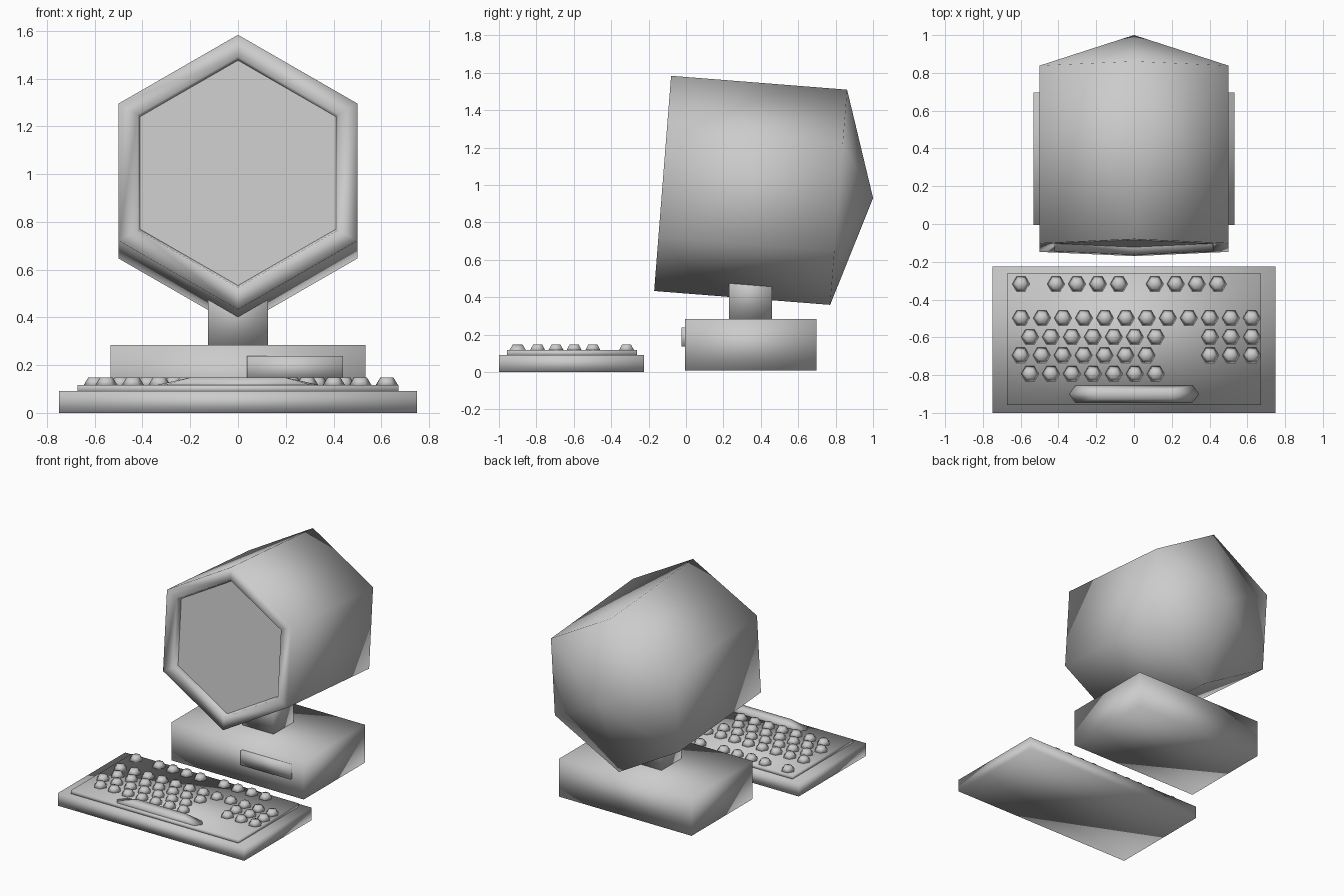
import bpy, bmesh, math

if "Cube" in bpy.data.objects:
    bpy.data.objects.remove(bpy.data.objects["Cube"])


def hexagon(r, pointy=True):
    """Six (u, v) points, with a corner on the v axis if pointy, else on the u axis."""
    off = math.pi / 2 if pointy else 0
    return [(r * math.cos(off + i * math.pi / 3), r * math.sin(off + i * math.pi / 3))
            for i in range(6)]


def loft(bm, rings, cap_start=True, cap_end=True):
    """Bridge closed rings of equal length; returns their vertices."""
    vs = [[bm.verts.new(p) for p in ring] for ring in rings]
    n = len(rings[0])
    for a, b in zip(vs, vs[1:]):
        for i in range(n):
            bm.faces.new((a[i], a[(i + 1) % n], b[(i + 1) % n], b[i]))
    if cap_start:
        bm.faces.new(vs[0][::-1])
    if cap_end:
        bm.faces.new(vs[-1])
    return vs


def finish(name, bm, smooth=True):
    bmesh.ops.recalc_face_normals(bm, faces=bm.faces)
    me = bpy.data.meshes.new(name)
    bm.to_mesh(me)
    bm.free()
    for p in me.polygons:
        p.use_smooth = smooth
    ob = bpy.data.objects.new(name, me)
    bpy.context.collection.objects.link(ob)
    return ob


def box(name, x, y, z):
    bm = bmesh.new()
    loft(bm, [[(x[0], y[0], h), (x[1], y[0], h), (x[1], y[1], h), (x[0], y[1], h)] for h in z])
    return finish(name, bm)


# Monitor: tilted hexagonal shell with recessed front and shallow pyramid back
TILT = -math.radians(4.5)
CENTRE = (0, -0.125, 1.008)

bm = bmesh.new()
profile = [(0.473, 0.04), (0.485, 0.0), (0.577, 0.0), (0.577, 0.944)]
rings = loft(bm, [[(u, d, v) for u, v in hexagon(r)] for r, d in profile], False, False)
apex = bm.verts.new((0, 1.128, 0.01))
for i in range(6):
    bm.faces.new((rings[-1][i], rings[-1][(i + 1) % 6], apex))
shell = finish("monitor_shell", bm)

bm = bmesh.new()
bm.faces.new([bm.verts.new((u, 0.04, v)) for u, v in hexagon(0.473)])
screen = finish("screen", bm, smooth=False)
if screen.data.polygons[0].normal.y > 0:
    screen.data.flip_normals()

for ob in (shell, screen):
    ob.location = CENTRE
    ob.rotation_euler.x = TILT

# Stand and computer base with drive slot
box("monitor_neck", (-0.125, 0.125), (0.23, 0.46), (0.28, 0.55))
box("computer_base", (-0.533, 0.533), (-0.005, 0.697), (0.008, 0.284))
box("drive_slot", (0.038, 0.44), (-0.025, 0.02), (0.135, 0.238))

# Keyboard body and raised key plate
box("keyboard_body", (-0.75, 0.75), (-1.0, -0.225), (0.0, 0.091))
box("keyboard_plate", (-0.673, 0.673), (-0.957, -0.263), (0.085, 0.116))

# Keys: (row y, [(first key x, count), ...])
PITCH = 0.111
rows = [
    (-0.318, [(-0.598, 1), (-0.413, 4), (0.11, 4)]),
    (-0.498, [(-0.598, 12)]),
    (-0.598, [(-0.551, 7), (0.402, 3)]),
    (-0.695, [(-0.600, 7), (0.402, 3)]),
    (-0.793, [(-0.551, 7)]),
]
bm = bmesh.new()
for y, groups in rows:
    for x0, count in groups:
        for k in range(count):
            loft(bm, [[(x0 + k * PITCH + u, y + v, z) for u, v in hexagon(r, False)]
                      for r, z in ((0.049, 0.112), (0.027, 0.148))])
finish("keys", bm)

# Space bar: stretched hexagonal frustum
bm = bmesh.new()
loft(bm, [[(tip, -0.9, z), (corner, -0.9 + w, z), (-corner, -0.9 + w, z),
           (-tip, -0.9, z), (-corner, -0.9 - w, z), (corner, -0.9 - w, z)]
          for tip, corner, w, z in ((0.36, 0.325, 0.047, 0.112), (0.203, 0.197, 0.025, 0.148))])
finish("space_bar", bm)
